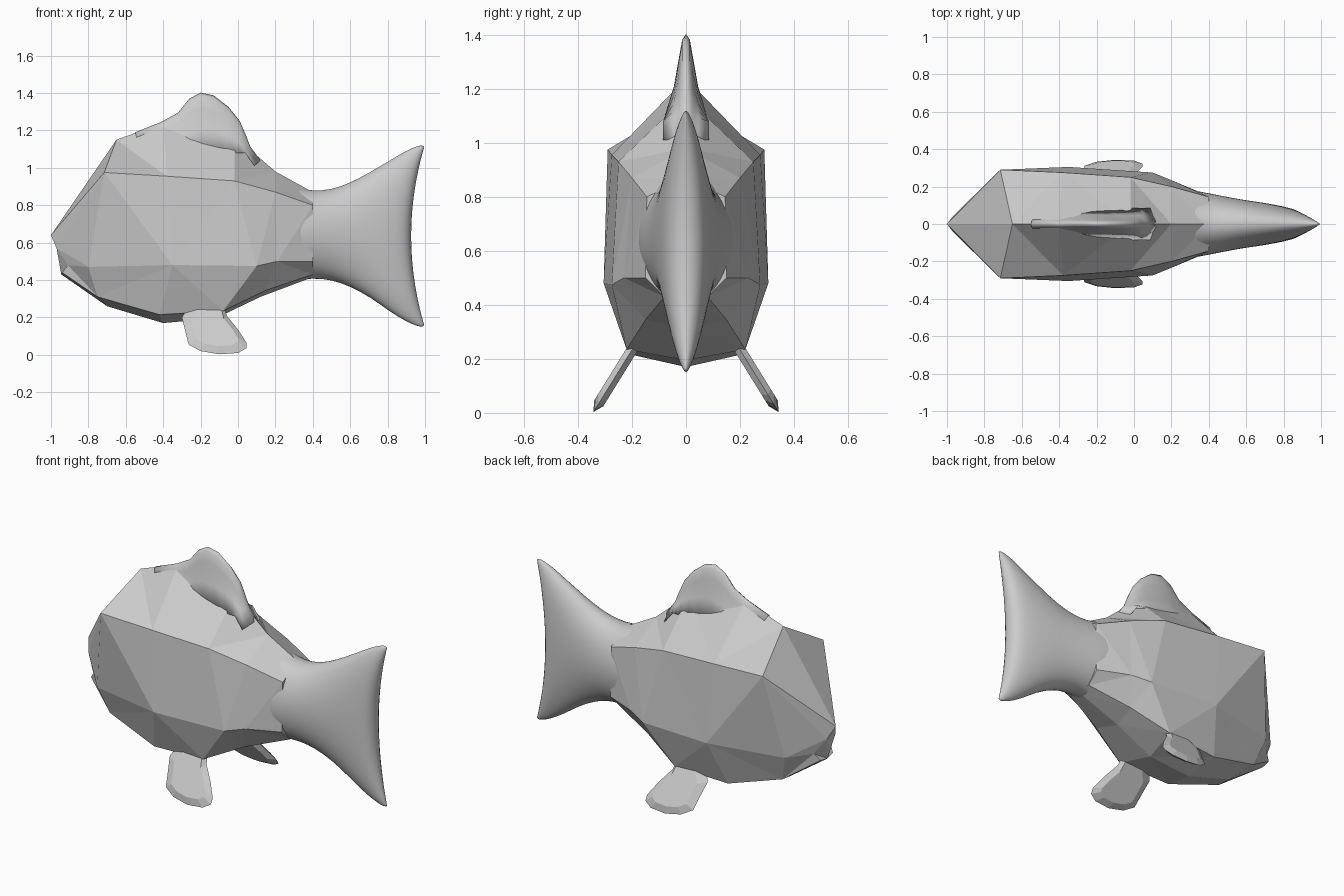
import bpy, bmesh, math
from mathutils import Vector

if "Cube" in bpy.data.objects:
    bpy.data.objects.remove(bpy.data.objects["Cube"])


def finish(name, verts, faces, smooth=False, subsurf=0):
    """Make an object, weld coincident points and fix normals."""
    me = bpy.data.meshes.new(name)
    me.from_pydata(verts, [], faces)
    bm = bmesh.new()
    bm.from_mesh(me)
    bmesh.ops.remove_doubles(bm, verts=bm.verts, dist=1e-4)
    if not smooth:
        bmesh.ops.triangulate(bm, faces=bm.faces)
    bmesh.ops.recalc_face_normals(bm, faces=bm.faces)
    for f in bm.faces:
        f.smooth = smooth
    bm.to_mesh(me)
    bm.free()
    ob = bpy.data.objects.new(name, me)
    bpy.context.collection.objects.link(ob)
    if subsurf:
        m = ob.modifiers.new("smooth", 'SUBSURF')
        m.levels = m.render_levels = subsurf
    return ob


def loft(rings, caps=(True, True)):
    """Skin a list of closed rings with equal point counts."""
    n = len(rings[0])
    verts = [p for r in rings for p in r]
    faces = [(i * n + j, i * n + (j + 1) % n, (i + 1) * n + (j + 1) % n, (i + 1) * n + j)
             for i in range(len(rings) - 1) for j in range(n)]
    if caps[0]:
        faces.append(tuple(range(n)))
    if caps[1]:
        faces.append(tuple(range(len(verts) - n, len(verts))))
    return verts, faces


# Faceted body: half sections from back ridge to belly, mirrored in y
halves = [
    [(-1, 0, .64), (-.97, .04, .57), (-.91, .08, .48), (-.94, .06, .44), (-.945, 0, .43)],
    [(-.65, 0, 1.15), (-.715, .29, .975), (-.80, .20, .47), (-.75, .15, .31), (-.70, 0, .26)],
    [(-.40, 0, 1.24), (-.38, .275, .955), (-.35, .305, .48), (-.42, .20, .215), (-.40, 0, .17)],
    [(-.02, 0, 1.17), (-.02, .25, .93), (.10, .275, .475), (-.08, .22, .235), (-.12, 0, .195)],
    [(.20, 0, .98), (.20, .20, .87), (.21, .23, .50), (.15, .15, .345), (.12, 0, .31)],
    [(.40, 0, .87), (.40, .145, .80), (.40, .15, .50), (.40, .08, .43), (.40, 0, .415)],
]
rings = [h + [(x, -y, z) for x, y, z in h[-2:0:-1]] for h in halves]
finish("body", *loft(rings))

# Smooth tail: x at middle, x at tips, top z, bottom z, half width
stations = [
    (.22, .22, .92, .42, .17), (.30, .30, .90, .395, .185), (.40, .40, .875, .41, .165),
    (.50, .50, .885, .40, .145), (.60, .60, .92, .365, .127), (.69, .71, .98, .305, .115),
    (.77, .81, 1.04, .23, .10), (.84, .90, 1.095, .175, .085), (.89, .96, 1.12, .15, .065),
    (.915, .99, 1.125, .145, .04), (.93, 1.0, 1.11, .16, 0),
]
N = 32
rings = []
for xm, xt, zt, zb, w in stations:
    ring = []
    for k in range(N):
        a = 2 * math.pi * k / N
        s = math.sin(a)
        ring.append((xm + (xt - xm) * s * s, w * math.cos(a), (zt + zb) / 2 + (zt - zb) / 2 * s))
    rings.append(ring)
finish("tail", *loft(rings, (True, False)), smooth=True, subsurf=1)

# Dorsal fin: rim profile thickening down to the back
rim = [(-.55, 1.19), (-.41, 1.245), (-.32, 1.295), (-.26, 1.37), (-.20, 1.402), (-.13, 1.387),
       (-.05, 1.325), (.01, 1.25), (.04, 1.18), (.065, 1.115), (.12, 1.04)]
rings = []
for x, z in rim:
    base = min(1.08, z - .03)
    row = []
    for t, w in ((0, .085), (.4, .045), (.75, .025), (.94, .014)):
        row.append((x + .1 * (1 - t) * (-.2 - x), w, base + (z - base) * t))
    rings.append(row + [(x, 0, z)] + [(a, -b, c) for a, b, c in reversed(row)])
finish("dorsal_fin", *loft(rings), smooth=True)

# Pair of low-poly belly fins, splayed outward
outline = [(-.30, .20), (-.24, .30), (-.08, .29), (-.06, .21), (0, .135), (.045, .065), (.045, .035),
           (0, .01), (-.10, .003), (-.20, .02), (-.265, .055), (-.275, .10)]
normal = Vector((0, .84, .54))
for side, name in ((1, "left_belly_fin"), (-1, "right_belly_fin")):
    edge = [Vector((x, .345 - .62 * z, z)) for x, z in outline]
    mid = sum(edge, Vector()) / len(edge)
    rings = []
    for scale, off in ((.72, .02), (1, 0), (.72, -.02)):
        ring = [mid + (p - mid) * scale + normal * off for p in edge]
        rings.append([(p.x, side * p.y, p.z) for p in ring])
    finish(name, *loft(rings))
